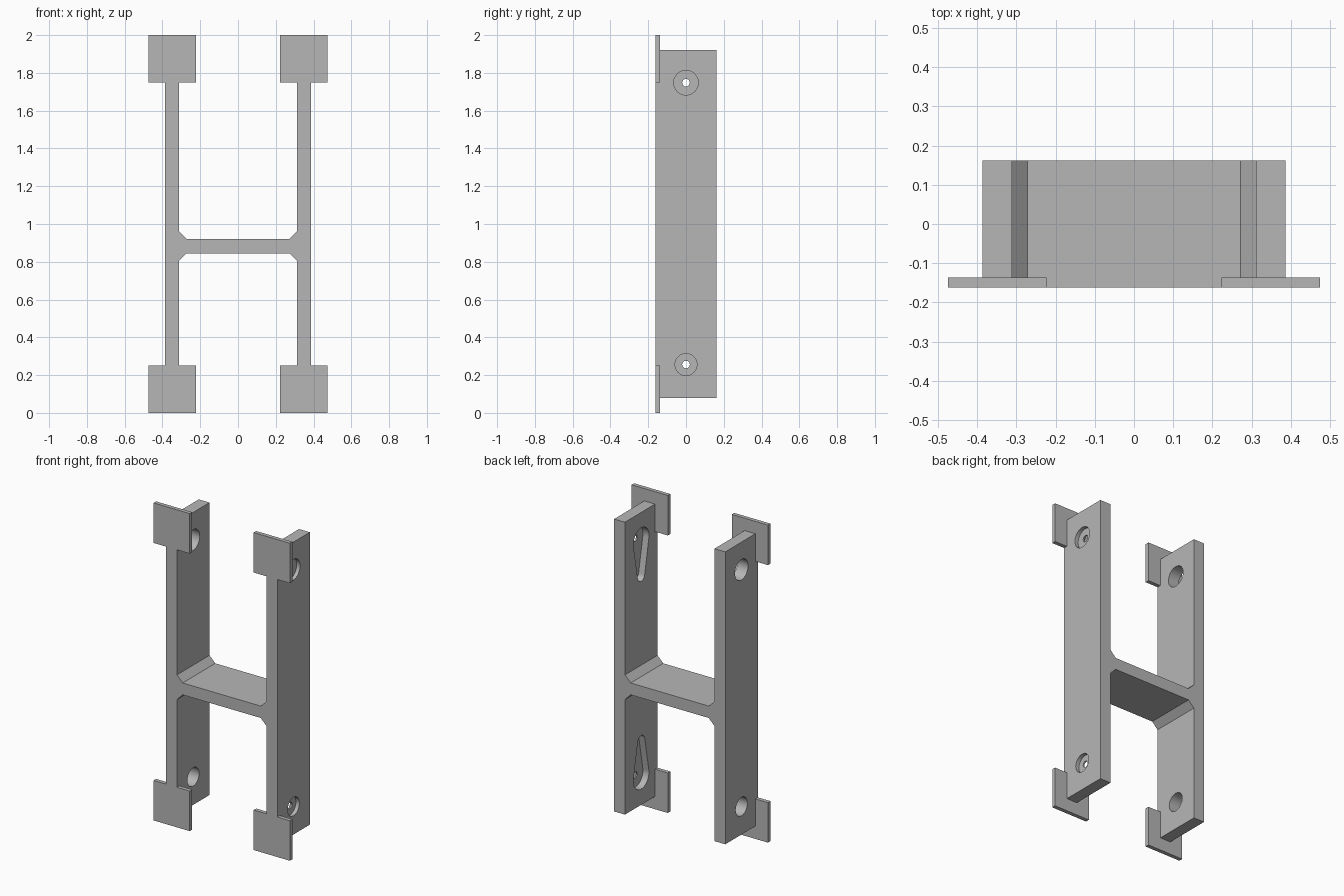
import bpy, bmesh
from math import acos, cos, sin, pi

cube = bpy.data.objects.get("Cube")
if cube:
    bpy.data.objects.remove(cube, do_unlink=True)

grey = bpy.data.materials.new("mid grey")
grey.use_nodes = True
grey.diffuse_color = (0.47, 0.47, 0.47, 1)
grey.node_tree.nodes["Principled BSDF"].inputs["Base Color"].default_value = grey.diffuse_color

DEPTH = 0.162                 # half depth of the bracket along y
OUTER, INNER = 0.387, 0.312   # side wall faces
FILLET = 0.04


def prism(name, points, offset):
    """Extrude a closed outline of 3D points along an offset vector."""
    bm = bmesh.new()
    face = bm.faces.new([bm.verts.new(p) for p in points])
    out = bmesh.ops.extrude_face_region(bm, geom=[face])
    moved = [g for g in out["geom"] if isinstance(g, bmesh.types.BMVert)]
    bmesh.ops.translate(bm, verts=moved, vec=offset)
    bmesh.ops.recalc_face_normals(bm, faces=bm.faces)
    mesh = bpy.data.meshes.new(name)
    bm.to_mesh(mesh)
    bm.free()
    mesh.materials.append(grey)
    obj = bpy.data.objects.new(name, mesh)
    bpy.context.collection.objects.link(obj)
    return obj


def combine(target, tool, operation):
    """Apply a boolean and discard its tool."""
    mod = target.modifiers.new(operation.title(), 'BOOLEAN')
    mod.operation, mod.solver, mod.object = operation, 'EXACT', tool
    bpy.ops.object.select_all(action='DESELECT')
    bpy.context.view_layer.objects.active = target
    target.select_set(True)
    bpy.ops.object.modifier_apply(modifier=mod.name)
    bpy.data.objects.remove(tool, do_unlink=True)


def bore(wall, z, radius, x0, x1):
    """Round hole along x."""
    ring = [(x0, radius * cos(2 * pi * i / 40), z + radius * sin(2 * pi * i / 40))
            for i in range(40)]
    combine(wall, prism("bore", ring, (x1 - x0, 0, 0)), 'DIFFERENCE')


def teardrop(wall, z, direction, big, small, length, x0, x1):
    """Teardrop pocket along x, tapering up (+1) or down (-1)."""
    a = acos((big - small) / length)
    outline = []
    for start, end, radius, centre in ((a, 2 * pi - a, big, 0), (-a, a, small, length)):
        for i in range(25):
            t = start + (end - start) * i / 24
            outline.append((x0, radius * sin(t), z + direction * (centre + radius * cos(t))))
    combine(wall, prism("pocket", outline, (x1 - x0, 0, 0)), 'DIFFERENCE')


# H-shaped body: one half of the outline, then its mirror
BOTTOM, TOP, WEB_LOW, WEB_HIGH = 0.08, 1.922, 0.845, 0.92
half = [(INNER - FILLET, WEB_LOW), (INNER, WEB_LOW - FILLET), (INNER, BOTTOM), (OUTER, BOTTOM),
        (OUTER, TOP), (INNER, TOP), (INNER, WEB_HIGH + FILLET), (INNER - FILLET, WEB_HIGH)]
outline = half + [(-x, z) for x, z in reversed(half)]
body = prism("bracket_body", [(x, -DEPTH, z) for x, z in outline], (0, 2 * DEPTH, 0))

# Square front tabs at the four ends
for side in (-1, 1):
    for low, high in ((0, 0.252), (1.748, 2)):
        corners = [(0.223, low), (0.475, low), (0.475, high), (0.223, high)]
        tab = prism("tab", [(side * x, -DEPTH, z) for x, z in corners], (0, 0.025, 0))
        combine(body, tab, 'UNION')

# Screw access holes on one wall; countersink, screw hole and hanging pocket on the other
for z, direction, radius in ((1.748, -1, 0.065), (0.256, 1, 0.058)):
    bore(body, z, radius, -OUTER - 0.05, -INNER + 0.05)
    bore(body, z, 0.02, INNER - 0.05, OUTER + 0.05)
    bore(body, z, radius, OUTER - 0.024, OUTER + 0.05)
    teardrop(body, z, direction, 0.077, 0.035, 0.225, INNER - 0.05, INNER + 0.042)

bpy.ops.object.shade_smooth_by_angle(angle=pi / 6)
